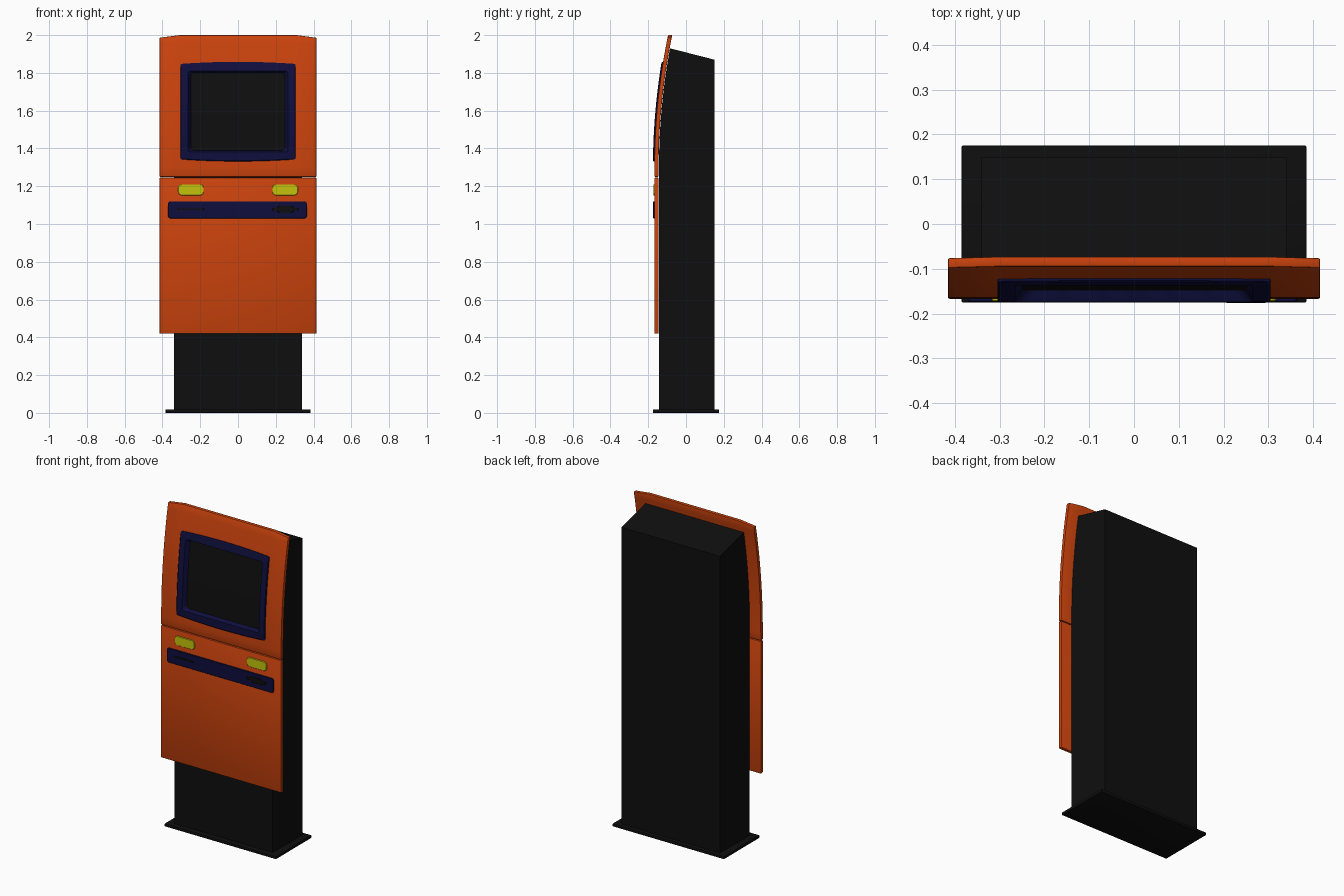
import bpy, bmesh, math

if "Cube" in bpy.data.objects:
    bpy.data.objects.remove(bpy.data.objects["Cube"])


def material(name, rgb):
    m = bpy.data.materials.new(name)
    m.diffuse_color = (*rgb, 1)
    m.use_nodes = True
    m.node_tree.nodes["Principled BSDF"].inputs["Base Color"].default_value = m.diffuse_color
    return m


ORANGE = material("orange", (0.60, 0.056, 0.004))
BLACK = material("black", (0.0045, 0.0045, 0.0045))
BLUE = material("navy blue", (0.0045, 0.0045, 0.048))
YELLOW = material("yellow", (0.55, 0.55, 0.004))


def finish(name, bm, mats, bevel=0):
    bmesh.ops.recalc_face_normals(bm, faces=bm.faces[:])
    me = bpy.data.meshes.new(name)
    bm.to_mesh(me)
    bm.free()
    ob = bpy.data.objects.new(name, me)
    bpy.context.collection.objects.link(ob)
    for m in mats:
        me.materials.append(m)
    bpy.ops.object.select_all(action='DESELECT')
    ob.select_set(True)
    bpy.context.view_layer.objects.active = ob
    if bevel:
        mod = ob.modifiers.new("bevel", 'BEVEL')
        mod.width = bevel
        mod.segments = 2
        mod.limit_method = 'ANGLE'
        mod.angle_limit = math.radians(40)
        bpy.ops.object.modifier_apply(modifier=mod.name)
    bpy.ops.object.shade_smooth_by_angle(angle=math.radians(30))
    return ob


def front_y(z):
    """Front face of the panels: vertical, then curving back."""
    return -0.167 + max(0, z - 1.3) ** 2 / 6.8


def outline(w, h, r, bulge=0, n=1, k=4):
    """Rounded rectangle, mirrored in x, with bowed top and bottom."""
    a, b = w / 2 - r, h / 2 - r
    half = [(a * (j + .5) / n, h / 2) for j in range(n)]
    half += [(a + r * math.sin(t), b + r * math.cos(t))
             for t in [math.pi / 2 * i / k for i in range(k + 1)]]
    half += [(w / 2, b * (1 - (j + 1) / n)) for j in range(n)]
    half += [(x, -z) for x, z in reversed(half[:-1])]
    half = [(x, z + math.copysign(bulge * (1 - (2 * x / w) ** 2), z) * (abs(z) > b))
            for x, z in half]
    return half + [(-x, z) for x, z in reversed(half)]


def loft(name, cx, cz, rings, mats, cap=0):
    """Rings of (outline, offset from the panel face), capped at both ends."""
    bm = bmesh.new()
    loops = [[bm.verts.new((cx + x, front_y(cz + z) + off, cz + z)) for x, z in pts]
             for pts, off in rings]
    L = len(loops[0])
    for p, q in zip(loops, loops[1:]):
        for i in range(L):
            j = (i + 1) % L
            bm.faces.new((p[i], p[j], q[j], q[i]))
    for loop, mi in ((loops[0], 0), (loops[-1], cap)):
        for i in range(L // 2 - 1):
            f = bm.faces.new((loop[i], loop[i + 1], loop[L - 2 - i], loop[L - 1 - i]))
            f.material_index = mi
    return finish(name, bm, mats)


def plate(name, cx, cz, w, h, r, out, mat):
    e = 0.002
    loft(name, cx, cz, [(outline(w, h, r), 0.003), (outline(w, h, r), -out + e),
                        (outline(w - 2 * e, h - 2 * e, r - e / 2), -out)], [mat])


def panel(name, xs, zs, drop=0, hole=None):
    """Front grid following the curve, optional opening, thickened backwards."""
    bm = bmesh.new()
    rows = []
    for z in zs:
        row = []
        for x in xs:
            zz = z - drop if z == zs[-1] and abs(x) == xs[-1] else z
            row.append(bm.verts.new((x, front_y(zz), zz)))
        rows.append(row)
    for j in range(len(zs) - 1):
        for i in range(len(xs) - 1):
            mx, mz = (xs[i] + xs[i + 1]) / 2, (zs[j] + zs[j + 1]) / 2
            if hole and abs(mx) < hole[0] and hole[1] < mz < hole[2]:
                continue
            bm.faces.new((rows[j][i], rows[j][i + 1], rows[j + 1][i + 1], rows[j + 1][i]))
    ext = bmesh.ops.extrude_face_region(bm, geom=bm.faces[:], use_keep_orig=True)
    bmesh.ops.translate(bm, vec=(0, 0.022, 0),
                        verts=[v for v in ext["geom"] if isinstance(v, bmesh.types.BMVert)])
    finish(name, bm, [ORANGE], bevel=0.003)


def prism(name, profile, half_w, mat, bevel=0):
    """Side profile (y, z) extruded across x."""
    bm = bmesh.new()
    sides = [[bm.verts.new((s * half_w, y, z)) for y, z in profile] for s in (-1, 1)]
    for s in sides:
        bm.faces.new(s)
    n = len(profile)
    for i in range(n):
        j = (i + 1) % n
        bm.faces.new((sides[0][i], sides[0][j], sides[1][j], sides[1][i]))
    finish(name, bm, [mat], bevel)


# Floor plate and cabinet
prism("base_plate", [(-.175, 0), (.175, 0), (.175, .018), (-.175, .018)], 0.385, BLACK, 0.003)
curve = [(front_y(z) + 0.024, z) for z in [0.015] + [1.3 + 0.63 * i / 12 for i in range(13)]]
prism("cabinet", curve + [(.15, 1.87), (.15, .015)], 0.34, BLACK)

# Orange front panels
panel("lower_panel", [-.415, .415], [0.42, 1.245])
zs = [1.25, 1.3, 1.355] + [1.355 + 0.475 * i / 10 for i in range(1, 11)] + [1.87, 1.91, 1.955, 2.0]
panel("upper_panel", [-.415, -.31, -.28, .28, .31, .415], zs, drop=0.014, hole=(.28, 1.355, 1.83))

# Bowed screen surround with recessed screen
big, small = outline(.61, .505, .008, .011, 8), outline(.602, .497, .008, .011, 8)
loft("screen_surround", 0, 1.595,
     [(big, .0205), (big, -.005), (small, -.008),
      (outline(.53, .43, .015, 0, 8), -.008), (outline(.50, .41, .02, 0, 8), .017)],
     [BLUE, BLACK], cap=1)

# Indicator lights
for side, label in ((-1, "left"), (1, "right")):
    plate(label + "_light", side * .249, 1.181, .135, .058, .018, .006, YELLOW)

# Reader strip with slots
plate("reader_strip", -.003, 1.075, .735, .09, .013, .007, BLUE)
plate("card_slot", -.25, 1.078, .14, .011, .005, .0085, BLACK)
plate("receipt_slot", .25, 1.078, .14, .016, .007, .0085, BLACK)
plate("receipt_finger_notch", .25, 1.078, .09, .036, .014, .009, BLACK)
